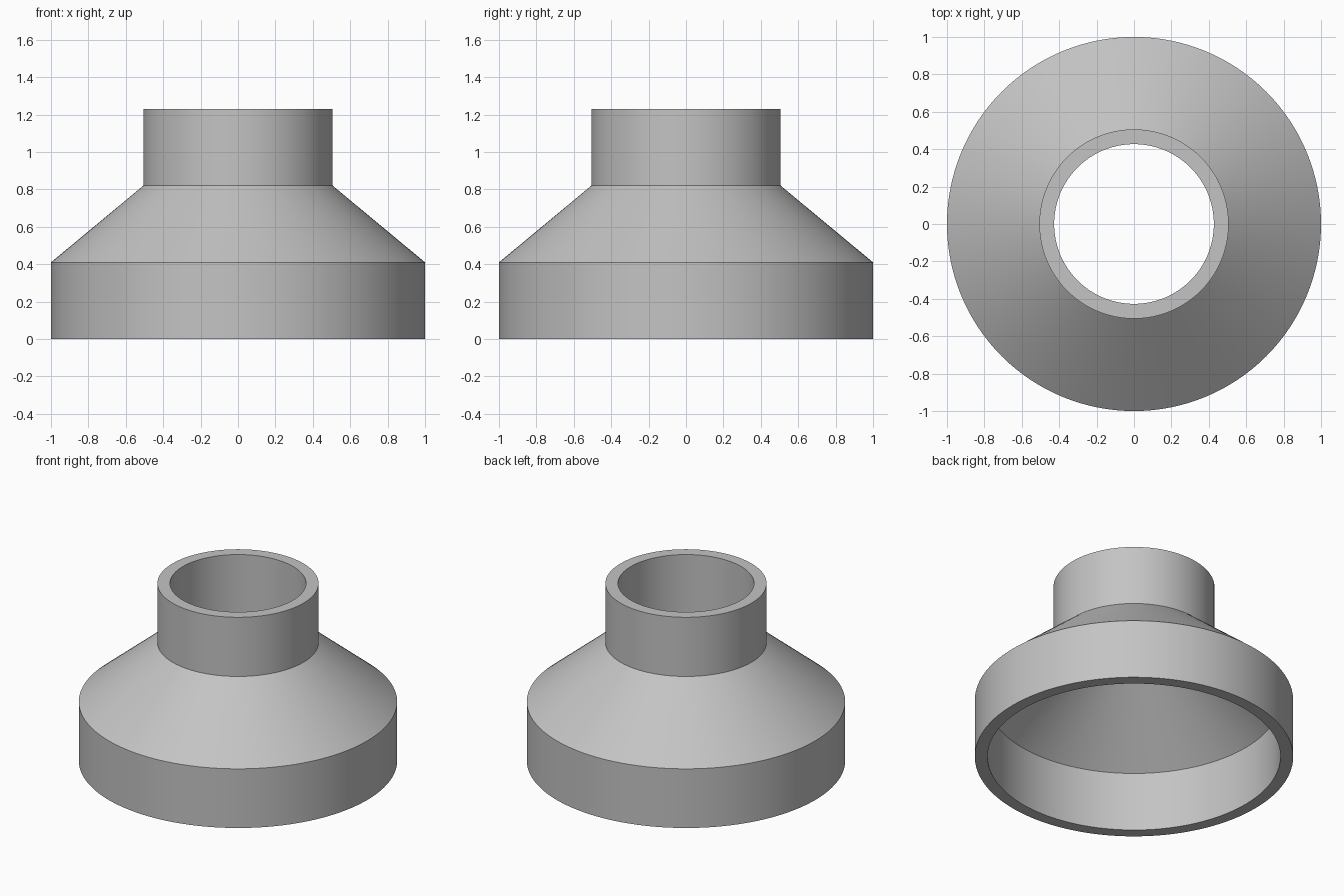
import bpy
import bmesh
import math

cube = bpy.data.objects.get("Cube")
if cube:
    bpy.data.objects.remove(cube, do_unlink=True)

SEGMENTS = 128

# Plain grey material
grey = bpy.data.materials.new("plain grey")
grey.use_nodes = True
colour = (0.55, 0.55, 0.55, 1)
grey.diffuse_color = colour
grey.node_tree.nodes["Principled BSDF"].inputs["Base Color"].default_value = colour

# Closed wall section (radius, height): outside going up, inside coming down
z_low, z_high, z_top = 0.41, 0.82, 1.23
outer = [(1.0, 0), (1.0, z_low), (0.506, z_high), (0.506, z_top)]
inner = [(0.427, z_top), (0.427, z_high), (0.92, z_low), (0.92, 0)]
section = outer + inner


def lathe(name, profile, material):
    """Revolve a closed profile around the z axis."""
    bm = bmesh.new()
    rings = []
    for i in range(SEGMENTS):
        a = math.tau * i / SEGMENTS
        rings.append([bm.verts.new((r * math.cos(a), r * math.sin(a), z))
                      for r, z in profile])
    for i, ring in enumerate(rings):
        following = rings[(i + 1) % SEGMENTS]
        for j in range(len(profile)):
            k = (j + 1) % len(profile)
            bm.faces.new((ring[j], following[j], following[k], ring[k]))
    bmesh.ops.recalc_face_normals(bm, faces=bm.faces)
    mesh = bpy.data.meshes.new(name)
    bm.to_mesh(mesh)
    bm.free()
    mesh.materials.append(material)
    obj = bpy.data.objects.new(name, mesh)
    bpy.context.collection.objects.link(obj)
    return obj


# Hollow pipe reducer: wide collar, cone and narrow neck in one wall
reducer = lathe("pipe_reducer", section, grey)
bpy.ops.object.select_all(action='DESELECT')
reducer.select_set(True)
bpy.context.view_layer.objects.active = reducer
bpy.ops.object.shade_smooth_by_angle(angle=math.radians(25))
